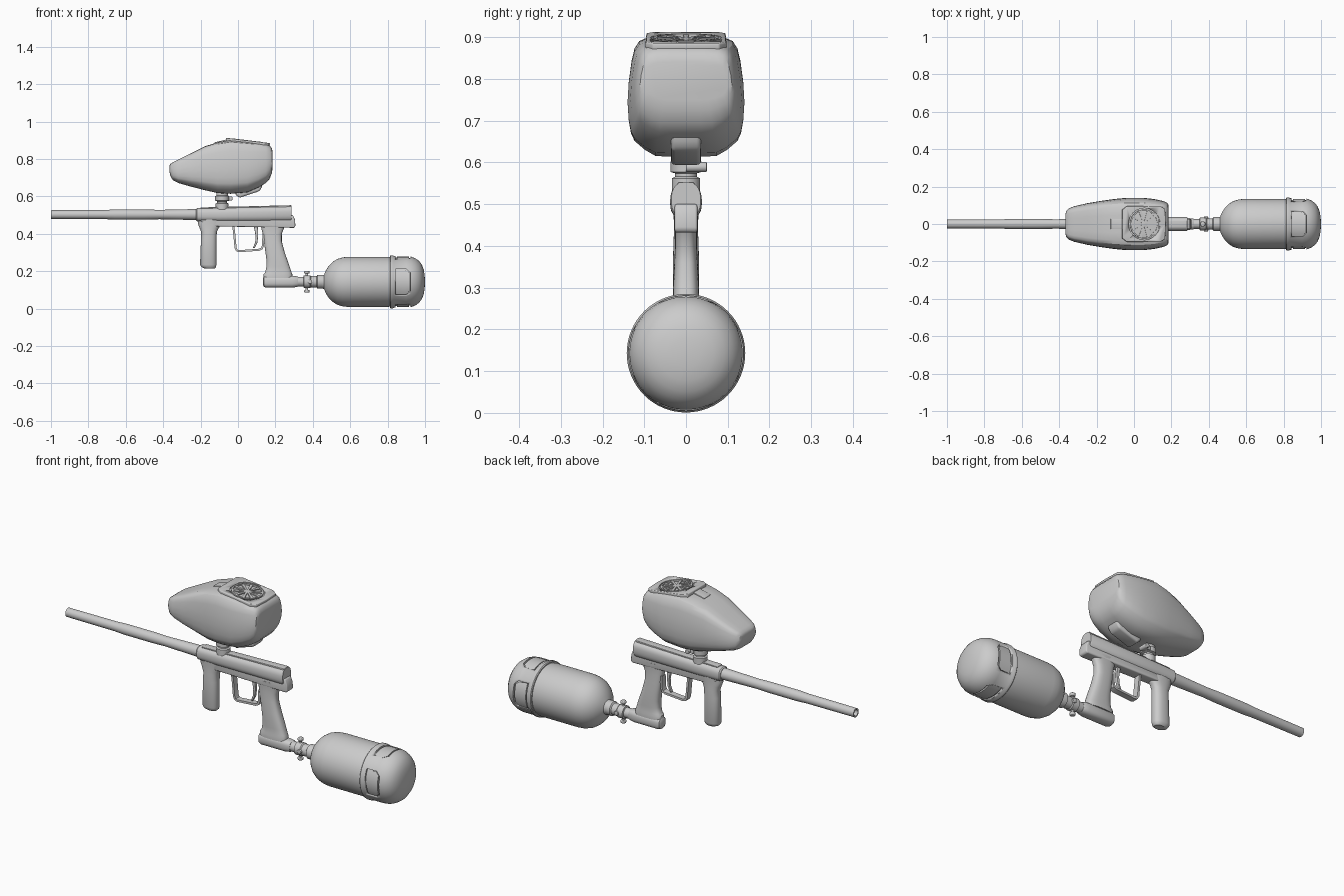
import bpy, bmesh, math
from mathutils import Matrix, Vector

if "Cube" in bpy.data.objects:
    bpy.data.objects.remove(bpy.data.objects["Cube"])

grey = bpy.data.materials.new("plain_grey")
grey.diffuse_color = (0.6, 0.6, 0.6, 1)
grey.use_nodes = True
grey.node_tree.nodes["Principled BSDF"].inputs["Base Color"].default_value = grey.diffuse_color


def finish(name, bm, bevel=0, segs=3, angle=35):
    bmesh.ops.remove_doubles(bm, verts=bm.verts, dist=1e-5)
    bmesh.ops.recalc_face_normals(bm, faces=bm.faces)
    me = bpy.data.meshes.new(name)
    bm.to_mesh(me)
    bm.free()
    me.materials.append(grey)
    ob = bpy.data.objects.new(name, me)
    bpy.context.collection.objects.link(ob)
    bpy.ops.object.select_all(action='DESELECT')
    bpy.context.view_layer.objects.active = ob
    ob.select_set(True)
    if bevel:
        m = ob.modifiers.new("bevel", 'BEVEL')
        m.width, m.segments, m.limit_method = bevel, segs, 'ANGLE'
        bpy.ops.object.modifier_apply(modifier="bevel")
    bpy.ops.object.shade_smooth_by_angle(angle=math.radians(angle))
    return ob


def skin(name, rings, **kw):
    """Bridge equal rings of points and cap both ends."""
    bm = bmesh.new()
    vs = [[bm.verts.new(p) for p in r] for r in rings]
    n = len(vs[0])
    for a, b in zip(vs, vs[1:]):
        for i in range(n):
            j = (i + 1) % n
            bm.faces.new((a[i], a[j], b[j], b[i]))
    bm.faces.new(vs[0])
    bm.faces.new(vs[-1])
    return finish(name, bm, **kw)


def loft(name, axis, secs, e=2.6, n=32, **kw):
    """Sections: (position on axis, low, high, half width), rounded by e."""
    rings = []
    for t, lo, hi, hw in secs:
        ring = []
        for i in range(n):
            a = 2 * math.pi * i / n
            c, s = (math.copysign(abs(f) ** (2 / e), f) for f in (math.cos(a), math.sin(a)))
            u = (lo + hi) / 2 + (hi - lo) / 2 * c
            ring.append((t, hw * s, u) if axis == 'x' else (u, hw * s, t))
        rings.append(ring)
    return skin(name, rings, **kw)


def lathe(name, prof, centre, axis='x', n=40, **kw):
    """Revolve (distance along axis, radius) about a line through centre."""
    bm = bmesh.new()
    vs = [bm.verts.new((r, 0, t)) for t, r in prof]
    es = [bm.edges.new(p) for p in zip(vs, vs[1:])]
    bmesh.ops.spin(bm, geom=vs + es, cent=(0, 0, 0), axis=(0, 0, 1), angle=2 * math.pi, steps=n)
    rot = {'x': Matrix.Rotation(math.pi / 2, 4, 'Y'), 'z': Matrix(),
           'y': Matrix.Rotation(-math.pi / 2, 4, 'X')}[axis]
    bmesh.ops.transform(bm, matrix=Matrix.Translation(centre) @ rot, verts=bm.verts)
    return finish(name, bm, **kw)


def rod(name, centre, axis, length, r, **kw):
    h = length / 2
    return lathe(name, [(-h, 0), (-h, r), (h, r), (h, 0)], centre, axis, 24, **kw)


def prism(name, pts, lo, hi, plane='xz', **kw):
    f = (lambda p, d: (p[0], d, p[1])) if plane == 'xz' else (lambda p, d: (p[0], p[1], d))
    return skin(name, [[f(p, d) for p in pts] for d in (lo, hi)], **kw)


def cut(target, cutter):
    m = target.modifiers.new("cut", 'BOOLEAN')
    m.object, m.solver = cutter, 'EXACT'
    bpy.context.view_layer.objects.active = target
    bpy.ops.object.modifier_apply(modifier="cut")
    bpy.data.objects.remove(cutter)


# Barrel with an open bore
lathe("barrel", [(-.93, 0), (-.93, .016), (-1, .016), (-1, .023), (-.72, .024), (-.66, .027),
                 (-.5, .027), (-.42, .025), (-.24, .029), (-.2, .029), (-.2, 0)], (0, 0, .503))

# Body: upper tube, lower rail and rear cap
loft("body_tube", 'x', [(-.224, .472, .533, .031), (-.218, .466, .538, .036), (-.1, .464, .541, .038),
                        (.28, .464, .549, .038), (.287, .468, .553, .035)], e=2.5)
prism("body_rail", [(-.2, .5), (-.2, .468), (-.17, .45), (-.12, .44), (.3, .432), (.307, .44),
                    (.305, .475), (.294, .5)], -.027, .027, bevel=.01)
prism("top_rail", [(-.2, .535), (-.2, .541), (.286, .553), (.28, .535)], -.02, .02, bevel=.003)

# Front grip
loft("front_grip", 'z', [(.215, -.18, -.125, .02), (.222, -.195, -.118, .027), (.235, -.203, -.115, .031),
                         (.37, -.198, -.115, .031), (.41, -.197, -.113, .03), (.43, -.205, -.104, .029),
                         (.455, -.215, -.085, .029), (.48, -.215, -.08, .03)], e=2.4)

# Rear grip
loft("rear_grip", 'z', [(.165, .137, .291, .034), (.185, .137, .29, .034), (.195, .146, .286, .032),
                        (.225, .152, .276, .032), (.26, .152, .264, .032), (.3, .147, .25, .031),
                        (.36, .138, .234, .028), (.4, .132, .234, .026), (.43, .125, .246, .026),
                        (.46, .12, .258, .028)], e=2.8)

# Trigger guard: a bent strip
path = [(-.026, .45), (-.02, .4), (-.013, .325), (-.006, .311), (.006, .307), (.115, .315),
        (.128, .322), (.134, .338), (.136, .4)]
rings = []
for i, p in enumerate(path):
    d = Vector(path[min(i + 1, len(path) - 1)]) - Vector(path[max(i - 1, 0)])
    nx, nz = Vector((-d.y, d.x)).normalized() * .0055
    rings.append([(p[0] + s * nx, y, p[1] + s * nz)
                  for s, y in ((-1, -.016), (1, -.016), (1, .016), (-1, .016))])
skin("trigger_guard", rings)
prism("trigger", [(.085, .44), (.094, .39), (.092, .355), (.08, .325), (.088, .322), (.103, .35),
                  (.108, .39), (.106, .44)], -.008, .008, bevel=.003)

# Bottle adapter under the rear grip, with valve and thumb knobs
loft("bottle_adapter", 'x', [(.134, .125, .165, .02), (.139, .116, .173, .028), (.15, .112, .176, .032),
                             (.29, .112, .176, .032), (.315, .116, .173, .029), (.322, .118, .17, .026)])
lathe("valve", [(.31, 0), (.31, .026), (.35, .026), (.352, .034), (.385, .034), (.39, .03), (.42, .03),
                (.425, .037), (.455, .037), (.47, .034), (.47, 0)], (0, 0, .144))
for side in (-1, 1):
    z = .144 + side * .04
    rod("knob_stem", (.368, 0, z), 'z', .03, .007)
    rod("knob_head", (.368, 0, z + side * .011), 'z', .015, .014, bevel=.004)
rod("side_screw", (.385, 0, .144), 'y', .078, .012, bevel=.003)

# Bottle
lathe("bottle", [(.44, 0), (.44, .034), (.46, .038), (.47, .062), (.485, .085), (.505, .106), (.53, .122),
                 (.56, .131), (.59, .134), (.8, .134), (.83, .13), (.92, .127), (.95, .1), (.95, 0)],
      (0, 0, .143), n=64)

# Bottle end cap with four rounded windows
cap = lathe("bottle_cap", [(.812, 0), (.812, .138), (.816, .142), (.828, .142), (.834, .138), (.9, .138),
                           (.925, .135), (.948, .126), (.968, .112), (.983, .092), (.993, .066),
                           (.998, .035), (1, 0)], (0, 0, .143), n=64)
w, c = .068, .02
for k in range(4):
    win = prism("window_cutter", [(.842, -w), (.9, -w), (.922, -w + c), (.922, w - c), (.9, w), (.842, w)],
                .09, .2, 'xy')
    win.data.transform(Matrix.Translation((0, 0, .143)) @ Matrix.Rotation(k * math.pi / 2, 4, 'X'))
    cut(cap, win)
    # Rounded pad inside each window, leaving a groove around it
    a = k * math.pi / 2
    pad = []
    for x, f in ((.849, .95), (.852, 1), (.895, 1), (.912, .8), (.914, .75)):
        row = [(r, -.5 * f + i * f / 12) for r, idx in ((.1, range(13)), (.1345, range(12, -1, -1))) for i in idx]
        pad.append([(x, r * math.sin(a + t), .143 + r * math.cos(a + t)) for r, t in row])
    skin("window_pad", pad)

# Hopper shell: chamfered section swept along its length
half = [(.35, 1), (.66, .99), (.8, .96), (.88, .9), (.93, .8), (.98, .62), (1, .45), (.98, .3), (.94, .19),
        (.88, .13), (.7, .055), (.52, .005), (.3, 0)]
shape = half + [(-y, z) for y, z in reversed(half)]
secs = [(-.367, .735, .762, .05), (-.362, .71, .773, .07), (-.348, .686, .783, .084), (-.32, .672, .797, .095),
        (-.25, .652, .832, .111), (-.18, .634, .867, .123), (-.11, .618, .889, .133), (-.04, .614, .902, .14),
        (.05, .622, .893, .14), (.11, .648, .886, .133), (.15, .672, .88, .124), (.17, .695, .872, .118),
        (.181, .725, .858, .11), (.185, .75, .84, .1)]
skin("hopper_shell", [[(x, y * hw, lo + z * (hi - lo)) for y, z in shape] for x, lo, hi, hw in secs], angle=30)

# Motor housing under the hopper
prism("motor_housing", [(-.03, .68), (-.015, .612), (.0, .596), (.012, .594), (.115, .628), (.128, .65),
                        (.135, .69)], -.036, .036, bevel=.012)

# Hopper lid with round vent; built flat, then tilted
lid = prism("hopper_lid", [(-.12, -.075), (-.095, -.095), (.085, -.097), (.112, -.08), (.116, 0), (.112, .08),
                           (.085, .097), (-.095, .095), (-.12, .075)], -.015, .005, 'xy', bevel=.004)
cut(lid, rod("vent_cutter", (0, 0, .005), 'z', .02, .085))
parts = [lid, rod("vent_hub", (0, 0, -.002), 'z', .012, .018, bevel=.002),
         lathe("vent_rim", [(-.006, .07), (.006, .07), (.006, .078), (-.006, .078), (-.006, .07)], (0, 0, 0), 'z')]
for k in range(10):
    blade = prism("vent_blade", [(.01, -.004), (.073, -.008), (.073, .008), (.01, .004)], -.008, .004, 'xy')
    blade.data.transform(Matrix.Rotation(k * math.pi / 5, 4, 'Z'))
    parts.append(blade)
for p in parts:
    p.data.transform(Matrix.Translation((.055, 0, .894)) @ Matrix.Rotation(.12, 4, 'Y'))
prism("lid_latch", [(-.125, .875), (-.125, .889), (-.05, .907), (-.04, .89)], -.028, .028, bevel=.003)

# Feed neck with clamp and screw
lathe("feed_neck", [(.53, 0), (.53, .034), (.562, .034), (.566, .026), (.574, .026), (.577, .037),
                    (.602, .037), (.605, .031), (.65, .031), (.65, 0)], (-.085, 0, 0), 'z')
prism("clamp_lug", [(-.07, .578), (-.035, .578), (-.035, .6), (-.07, .6)], .005, .035, bevel=.003)
rod("clamp_screw", (-.04, .025, .589), 'y', .05, .012, bevel=.003)
